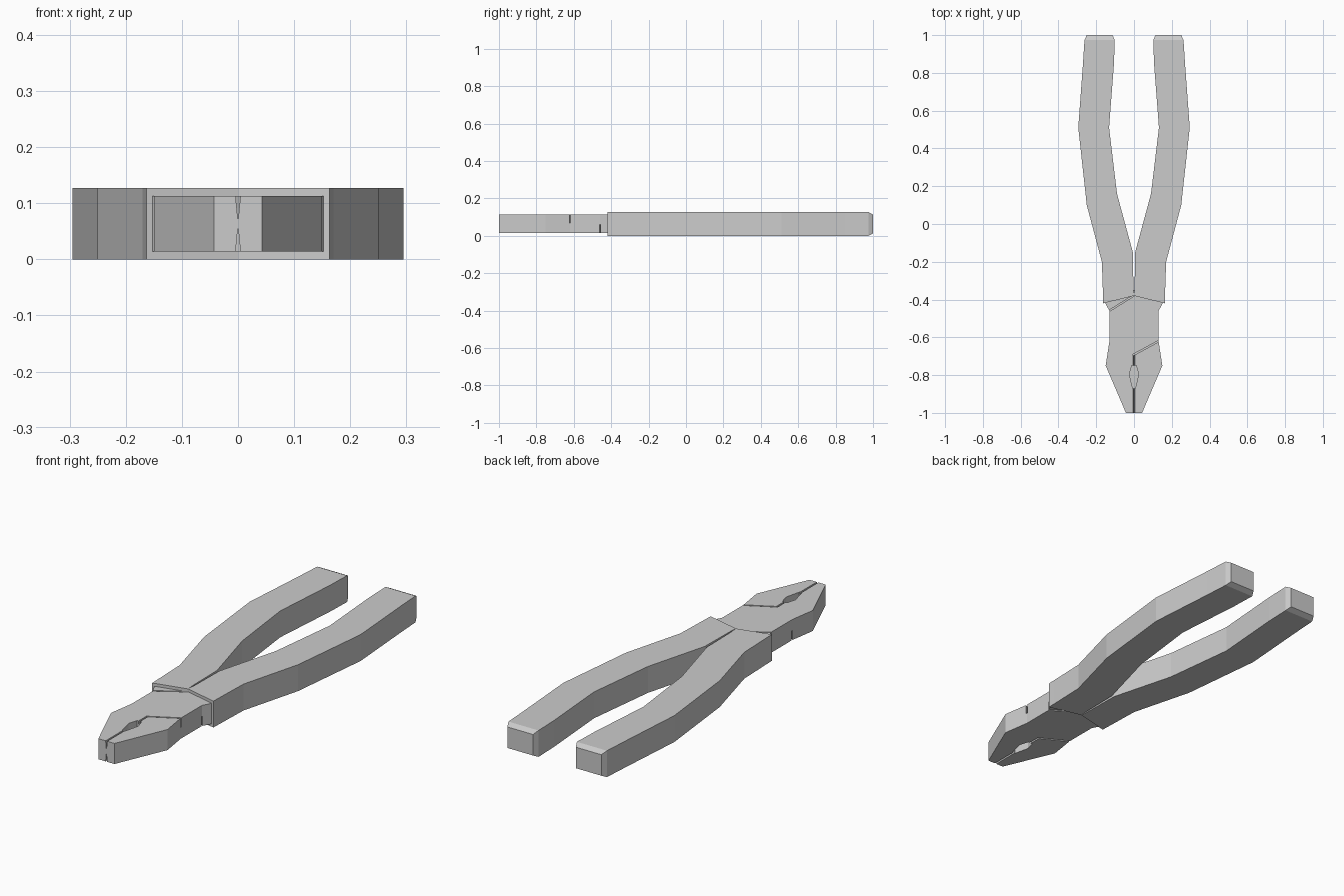
import bpy, bmesh

if "Cube" in bpy.data.objects:
    bpy.data.objects.remove(bpy.data.objects["Cube"])

MID = 0.0635          # half thickness, also the plane of symmetry
ZB, ZT = 0.014, 0.113  # head bottom and top


def loft(name, rings):
    """Skin a list of closed rings (equal point counts) and cap both ends."""
    bm = bmesh.new()
    vs = [[bm.verts.new(p) for p in r] for r in rings]
    n = len(rings[0])
    for a, b in zip(vs, vs[1:]):
        for i in range(n):
            j = (i + 1) % n
            bm.faces.new((a[i], a[j], b[j], b[i]))
    bm.faces.new(vs[0])
    bm.faces.new(vs[-1])
    bmesh.ops.recalc_face_normals(bm, faces=bm.faces)
    me = bpy.data.meshes.new(name)
    bm.to_mesh(me)
    bm.free()
    ob = bpy.data.objects.new(name, me)
    bpy.context.collection.objects.link(ob)
    return ob


def prism(pts, z0, z1):
    return [[(x, y, z0) for x, y in pts], [(x, y, z1) for x, y in pts]]


def flip(rings):
    """Half turn about the long axis, giving the underside counterpart."""
    return [[(-x, y, 2 * MID - z) for x, y, z in r] for r in rings]


def cut(target, rings):
    cutter = loft("cutter", rings)
    cutter.hide_render = True
    mod = target.modifiers.new("cut", 'BOOLEAN')
    mod.operation = 'DIFFERENCE'
    mod.solver = 'EXACT'
    mod.object = cutter
    bpy.context.view_layer.objects.active = target
    bpy.ops.object.modifier_apply(modifier=mod.name)
    bpy.data.objects.remove(cutter)


# Handles: sections of inner x, inner y, outer x, outer y, inset in z
sections = [
    (0.000, -0.38, 0.163, -0.42, 0),
    (0.003, -0.34, 0.164, -0.38, 0),
    (0.006, -0.15, 0.170, -0.20, 0),
    (0.090, 0.16, 0.250, 0.10, 0),
    (0.132, 0.51, 0.295, 0.51, 0),
    (0.106, 0.85, 0.270, 0.85, 0),
    (0.102, 0.975, 0.262, 0.975, 0),
    (0.114, 1.00, 0.250, 1.00, 0.013),
]
for side, s in (("left", -1), ("right", 1)):
    loft(side + "_handle", [
        [(s * xi, yi, d), (s * xo, yo, d),
         (s * xo, yo, 2 * MID - d), (s * xi, yi, 2 * MID - d)]
        for xi, yi, xo, yo, d in sections])

# Head: mirrored outline of the jaws and joint
half = [(0.043, -1.0), (0.15, -0.75), (0.13, -0.62), (0.13, -0.46),
        (0.152, -0.42), (0.152, -0.39), (0.01, -0.35)]
outline = half + [(-x, y) for x, y in reversed(half)]
head = loft("jaws_and_joint", prism(outline, ZB, ZT))

# Lap joint grooves, jaw slit and gripping hollow, on both faces
w = 0.004
groove_front = [(0.16, -0.604 - w), (-w, -0.693 - w),
                (-w, -0.693 + w), (0.16, -0.604 + w)]
groove_back = [(-0.16, -0.478 - w), (0.0, -0.378 - w),
               (0.0, -0.378 + w), (-0.16, -0.478 + w)]
hollow_half = [(0.012, -0.75), (0.025, -0.795), (0.007, -0.87)]
hollow = hollow_half + [(-x, y) for x, y in reversed(hollow_half)]
slit = [[(-0.005, y, 0.12), (0.005, y, 0.12), (0, y, 0.068)]
        for y in (-1.05, -0.69)]
for rings in (prism(groove_front, 0.068, 0.13), prism(groove_back, 0.068, 0.13),
              slit, prism(hollow, 0.069, 0.13)):
    cut(head, rings)
    cut(head, flip(rings))
